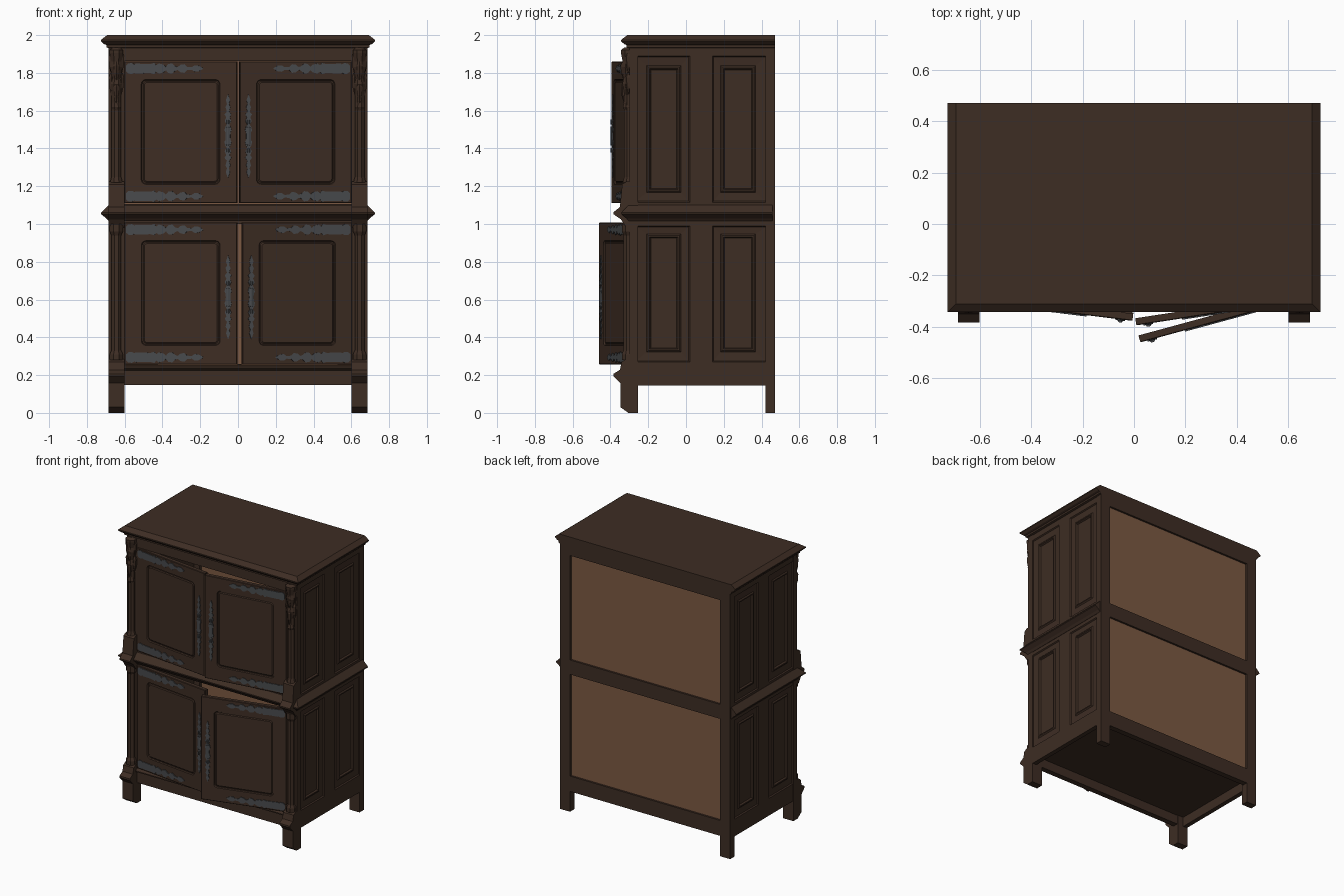
import bpy, bmesh, math
from mathutils import Matrix, Vector

if "Cube" in bpy.data.objects:
    bpy.data.objects.remove(bpy.data.objects["Cube"])


def material(name, rgb):
    m = bpy.data.materials.new(name)
    m.diffuse_color = (*rgb, 1)
    m.use_nodes = True
    m.node_tree.nodes["Principled BSDF"].inputs["Base Color"].default_value = m.diffuse_color
    return m


WOOD = material("dark_wood", (0.047, 0.026, 0.017))
PALE = material("pale_wood", (0.20, 0.10, 0.055))
IRON = material("dark_iron", (0.065, 0.069, 0.074))


def loft(name, rings, mat=WOOD, matrix=None):
    """Skin equal-length closed point rings and cap both ends."""
    bm = bmesh.new()
    vs = [[bm.verts.new(p) for p in r] for r in rings]
    n = len(vs[0])
    for a, b in zip(vs, vs[1:]):
        for i in range(n):
            bm.faces.new((a[i], a[(i + 1) % n], b[(i + 1) % n], b[i]))
    bm.faces.new(vs[0])
    bm.faces.new(vs[-1])
    bmesh.ops.remove_doubles(bm, verts=bm.verts, dist=1e-5)
    bmesh.ops.recalc_face_normals(bm, faces=bm.faces)
    if matrix:
        bm.transform(matrix)
        if matrix.determinant() < 0:
            bmesh.ops.reverse_faces(bm, faces=bm.faces)
    me = bpy.data.meshes.new(name)
    bm.to_mesh(me)
    bm.free()
    me.materials.append(mat)
    ob = bpy.data.objects.new(name, me)
    bpy.context.collection.objects.link(ob)
    return ob


def box(name, x0, x1, y0, y1, z0, z1, mat=WOOD):
    return loft(name, [[(x0, y0, z), (x1, y0, z), (x1, y1, z), (x0, y1, z)]
                       for z in (z0, z1)], mat)


def slab(name, profile, bx, fy, back):
    """Moulded slab: profile of (overhang, z) on front and both sides."""
    loft(name, [[(-bx - o, fy - o, z), (bx + o, fy - o, z),
                 (bx + o, back, z), (-bx - o, back, z)] for o, z in profile])


def prism(name, x0, x1, yz):
    loft(name, [[(x, y, z) for y, z in yz] for x in (x0, x1)])


def turned(name, x, y, profile, n=8):
    """Faceted column from (radius, z)."""
    loft(name, [[(x + r * math.cos((i + .5) * math.tau / n),
                  y + r * math.sin((i + .5) * math.tau / n), z)
                 for i in range(n)] for r, z in profile])


def round_rect(x0, x1, z0, z1, y, r, seg=4):
    pts = []
    for k, (cx, cz) in enumerate(((x1 - r, z1 - r), (x0 + r, z1 - r),
                                  (x0 + r, z0 + r), (x1 - r, z0 + r))):
        for i in range(seg + 1):
            a = (k + i / seg) * math.pi / 2
            pts.append((cx + r * math.cos(a), y, cz + r * math.sin(a)))
    return pts


# cornice, waist and plinth mouldings
slab("cornice", [(-.005, 1.93), (.012, 1.935), (.012, 1.948), (.025, 1.953),
                 (.04, 1.967), (.04, 1.975), (.008, 2.0)], .685, -.303, .47)
slab("waist_moulding", [(0, 1.015), (.012, 1.03), (.04, 1.052), (.04, 1.06),
                        (.015, 1.085), (0, 1.1)], .685, -.303, .458)
prism("plinth_rail", -.62, .62, [(-.26, .148), (-.30, .148), (-.30, .225), (-.32, .235),
                                 (-.32, .243), (-.30, .252), (-.26, .252)])
box("top_rail", -.62, .62, -.30, -.26, 1.862, 1.94)

# inside floor and back
box("floor", -.66, .66, -.27, .45, .215, .25)
box("floor_lining", -.64, .64, -.29, .44, .25, .256, PALE)
for nm, z0, z1 in (("lower", .24, 1.02), ("upper", 1.08, 1.90)):
    box(nm + "_back_panel", -.62, .62, .443, .456, z0, z1, PALE)
for nm, z0, z1 in (("bottom", .148, .26), ("middle", 1.0, 1.105), ("top", 1.865, 1.94)):
    box(nm + "_back_rail", -.61, .61, .43, .47, z0, z1)


def rect(x, y0, y1, z0, z1, d=0):
    return [(x, y0 + d, z0 + d), (x, y1 - d, z0 + d), (x, y1 - d, z1 - d), (x, y0 + d, z1 - d)]


# sides: framed cells with a sunk field and raised inner panel
CELLS_Y = ((-.30, .08, -.27, .02, -.20, -.035), (.08, .462, .14, .43, .19, .36))
CELLS_Z = ((.145, 1.04, .27, .99, .33, .94), (1.04, 1.94, 1.115, 1.89, 1.175, 1.83))
for s, side in ((-1, "left"), (1, "right")):
    for a, b, oy0, oy1, iy0, iy1 in CELLS_Y:
        for c, d, oz0, oz1, iz0, iz1 in CELLS_Z:
            o, i = (oy0, oy1, oz0, oz1), (iy0, iy1, iz0, iz1)
            loft(side + "_side_panel", [
                rect(s * .65, a, b, c, d), rect(s * .683, a, b, c, d),
                rect(s * .683, *o), rect(s * .675, *o, .006), rect(s * .672, *i, -.008),
                rect(s * .679, *i), rect(s * .679, *i, .008), rect(s * .668, *i, .014)])

    # back leg and stile
    box(side + "_back_leg", *sorted((s * .605, s * .685)), .42, .47, 0, 1.94)

    # front post, foot, and flared blocks
    x0, x1 = sorted((s * .602, s * .686))
    box(side + "_front_post", x0, x1, -.30, -.255, .148, 1.94)
    prism(side + "_front_foot", x0, x1, [(-.255, 0), (-.305, 0), (-.347, .03),
                                         (-.347, .16), (-.255, .16)])
    prism(side + "_foot_flare", x0, x1, [(-.26, .145), (-.345, .155), (-.384, .195), (-.384, .207),
                                         (-.35, .228), (-.34, .27), (-.318, .285), (-.26, .285)])
    prism(side + "_waist_flare", x0, x1, [(-.26, .98), (-.315, .98), (-.345, 1.025),
                                          (-.384, 1.052), (-.384, 1.062), (-.35, 1.09),
                                          (-.338, 1.21), (-.315, 1.225), (-.26, 1.225)])
    cx = s * .644
    turned(side + "_lower_column", cx, -.305,
           [(.038, .28), (.038, .31), (.028, .33), (.028, .94), (.038, .96), (.038, 1.0)])
    turned(side + "_upper_column", cx, -.302,
           [(.036, 1.22), (.027, 1.25), (.027, 1.9)])

    # carved hanging leaves at the head of the post
    turned(side + "_carving_core", cx, -.308,
           [(.002, 1.555), (.028, 1.62), (.018, 1.66), (.032, 1.74), (.024, 1.77),
            (.036, 1.83), (.03, 1.86), (.039, 1.905), (.039, 1.92), (.02, 1.935)])
    for dx, dy, zb, zt in ((-.026, .002, 1.68, 1.80), (.026, .002, 1.68, 1.80),
                           (-.027, .002, 1.79, 1.91), (.027, .002, 1.79, 1.91),
                           (0, -.02, 1.64, 1.75), (0, -.022, 1.76, 1.86)):
        h = zt - zb
        turned(side + "_carved_leaf", cx + dx, -.308 + dy,
               [(.001, zb), (.014, zb + .4 * h), (.017, zb + .8 * h), (.006, zt)], 6)


# ornamental iron plates: half-width along the length
STRAP = [(0, .016), (.012, .027), (.03, .029), (.045, .022), (.05, .026), (.13, .024),
         (.15, .03), (.16, .017), (.175, .027), (.20, .02), (.212, .009), (.225, .024),
         (.245, .027), (.262, .012), (.275, .008), (.29, .02), (.31, .023), (.325, .009),
         (.35, .007), (.365, .017), (.385, .016), (.41, .002)]
HALF = [(0, .012), (.02, .013), (.03, .019), (.05, .014), (.06, .007), (.08, .017),
        (.10, .009), (.115, .018), (.13, .006), (.155, .013), (.17, .005), (.19, .011),
        (.205, .006), (.22, .001)]
HANDLE = [(-t, w) for t, w in HALF[:0:-1]] + HALF


def plate(name, prof, ox, oz, upright, M, y0, y1):
    out = [(t, w) for t, w in prof] + [(t, -w) for t, w in reversed(prof)]
    pts = [(ox + w, oz + t) if upright else (ox + t, oz + w) for t, w in out]
    loft(name, [[(x, y, z) for x, z in pts] for y in (y0, y1)], IRON, M)


# doors: hinged at the outer edge, each standing a little open
W, H, T = .6, .75, .014
for name, s, z, deg in (("upper_left", -1, 1.11, 7), ("upper_right", 1, 1.11, 8.7),
                        ("lower_left", -1, .257, 6.5), ("lower_right", 1, .257, 15.2)):
    # local x runs from the hinge towards the middle; the right door is mirrored
    M = (Matrix.Translation(Vector((s * .6, -.29, z))) @ Matrix.Scale(-s, 4, (1, 0, 0))
         @ Matrix.Rotation(math.radians(-deg), 4, 'Z'))
    e = .0005
    p = (.09, .51, .10, .655)

    def inset(d, y, r):
        return round_rect(p[0] + d, p[1] - d, p[2] + d, p[3] - d, y, r)
    loft(name + "_door", [
        round_rect(0, W, 0, H, T, e), round_rect(0, W, 0, H, -T + .003, e),
        round_rect(.003, W - .003, .003, H - .003, -T, e),
        inset(0, -T, .025), inset(.004, -T + .008, .022),
        inset(.010, -T + .008, .018), inset(.016, -T + .003, .014)], WOOD, M)
    for zz in (.037, H - .037):
        plate(name + "_strap_hinge", STRAP, .01, zz, False, M, -T + .001, -T - .005)
    plate(name + "_handle_plate", HANDLE, .553, .355, True, M, -T + .001, -T - .005)
    # raised grip and boss on the handle plate
    for zz, r, h in ((.355, .009, .05), (.43, .008, .012), (.28, .008, .012)):
        loft(name + "_handle_grip", [round_rect(.553 - q, .553 + q, zz - h, zz + h, y, q * .9)
                                     for q, y in ((r, -T), (r, -T - .009), (r * .5, -T - .012))],
             IRON, M)
